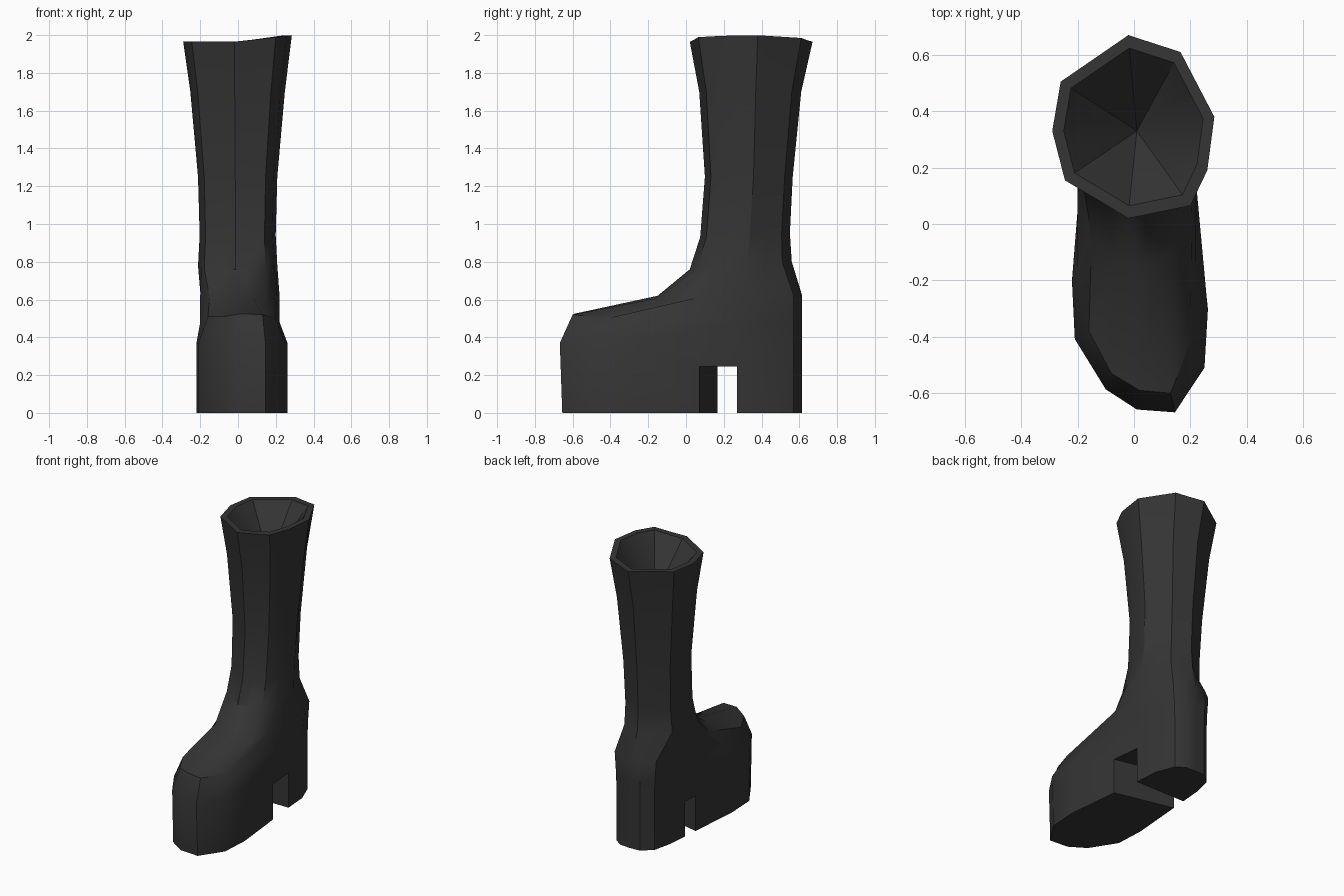
import bpy
import bmesh
import math

old_cube = bpy.data.objects.get("Cube")
if old_cube:
    bpy.data.objects.remove(old_cube, do_unlink=True)

leather = bpy.data.materials.new("black_leather")
leather.use_nodes = True
colour = (0.035, 0.035, 0.035, 1)
leather.diffuse_color = colour
leather.node_tree.nodes["Principled BSDF"].inputs["Base Color"].default_value = colour

# Footprint of the sole: toe first, round the left side, the heel, then the right side
FOOTPRINT = [(0.01, -.645), (.145, -.655), (.25, -.5), (.262, -.3),
             (.2, .3), (.19, .44), (.14, .57), (.08, .61), (0, .615),
             (-.07, .61), (-.14, .55), (-.17, .42), (-.18, .3),
             (-.22, -.2), (-.21, -.4), (-.1, -.575)]

# Corners of the flared opening, starting at the front
OPENING = [(-.02, .02), (.2, .065), (.285, .38), (.165, .61),
           (-.02, .67), (-.26, .505), (-.29, .33), (-.245, .155)]

# Front halves of the two upper foot rings: right side, toe, left side
TOE_EDGE = [(-.2, -.15, .48), (-.16, -.38, .51), (-.08, -.53, .51), (.02, -.59, .525),
            (.13, -.6, .52), (.2, -.42, .5), (.22, -.15, .48)]
INSTEP = [(-.2, .1, .62), (-.15, -.04, .61), (-.06, -.13, .62), (.02, -.15, .62),
          (.08, -.14, .61), (.15, -.07, .57), (.205, .06, .61)]


def with_midpoints(corners):
    """Insert a point halfway along every edge of a polygon."""
    points = []
    for i, (x, y) in enumerate(corners):
        nx, ny = corners[(i + 1) % len(corners)]
        points += [(x, y), ((x + nx) / 2, (y + ny) / 2)]
    return points


opening = with_midpoints(OPENING)
opening[3] = (.26, .19)


def shaft_ring(width, front, back, z_front, z_back):
    """Opening outline squeezed to a width and a front-to-back range."""
    ring = []
    for x, y in opening:
        t = (y - .02) / .65
        ring.append((x * width, front + t * (back - front), z_front + t * (z_back - z_front)))
    return ring


def foot_ring(front_half, heel_width, z):
    """Shaped front half joined to the heel part of the footprint."""
    heel = [(x * heel_width, y, z) for x, y in FOOTPRINT[4:13]]
    return front_half[3:] + heel + front_half[:3]


def rim_ring(scale):
    """Rim of the opening, raised a little towards the left side."""
    return [(x * scale, .34 + (y - .34) * scale, 1.965 + .12 * max(x, 0)) for x, y in opening]


def make_object(name, bm):
    bmesh.ops.recalc_face_normals(bm, faces=bm.faces)
    mesh = bpy.data.meshes.new(name)
    bm.to_mesh(mesh)
    bm.free()
    obj = bpy.data.objects.new(name, mesh)
    bpy.context.collection.objects.link(obj)
    mesh.materials.append(leather)
    return obj


# Boot: rings lofted from the sole up to the rim and down into the lining
rings = [
    [(x, y, 0) for x, y in FOOTPRINT],
    [(x, y * 1.02 if y < 0 else y, .37) for x, y in FOOTPRINT],
    foot_ring(TOE_EDGE, 1.03, .48),
    foot_ring(INSTEP, 1.1, .62),
    shaft_ring(.73, .02, .56, .76, .8),
    shaft_ring(.7, .075, .55, .93, .95),
    shaft_ring(.73, .1, .565, 1.25, 1.25),
    shaft_ring(.87, .07, .61, 1.7, 1.7),
    rim_ring(1),
    rim_ring(.86),
]
bm = bmesh.new()
loops = [[bm.verts.new(p) for p in ring] for ring in rings]
for low, high in zip(loops, loops[1:]):
    for i in range(len(low)):
        j = (i + 1) % len(low)
        bm.faces.new((low[i], low[j], high[j], high[i]))
bm.faces.new(loops[0][::-1])
lining_tip = bm.verts.new((.01, .33, 1.65))
inner = loops[-1]
for i in range(len(inner)):
    bm.faces.new((inner[i], inner[(i + 1) % len(inner)], lining_tip))
boot = make_object("platform_boot", bm)

# Arch gap between the platform and the heel block
bm = bmesh.new()
plan = [(.4, .03), (.4, .27), (-.4, .27), (-.4, .215)]
bottom = [bm.verts.new((x, y, -.1)) for x, y in plan]
top = [bm.verts.new((x, y, .245)) for x, y in plan]
bm.faces.new(bottom)
bm.faces.new(top)
for i in range(4):
    j = (i + 1) % 4
    bm.faces.new((bottom[i], bottom[j], top[j], top[i]))
cutter = make_object("arch_cutter", bm)
cutter.hide_render = True

cut = boot.modifiers.new("arch_gap", "BOOLEAN")
cut.operation = "DIFFERENCE"
cut.solver = "EXACT"
cut.object = cutter
bpy.ops.object.select_all(action="DESELECT")
boot.select_set(True)
bpy.context.view_layer.objects.active = boot
bpy.ops.object.modifier_apply(modifier=cut.name)
bpy.data.objects.remove(cutter, do_unlink=True)

# Soft leather with crisp sole and rim edges
bpy.ops.object.shade_smooth_by_angle(angle=math.radians(32))
